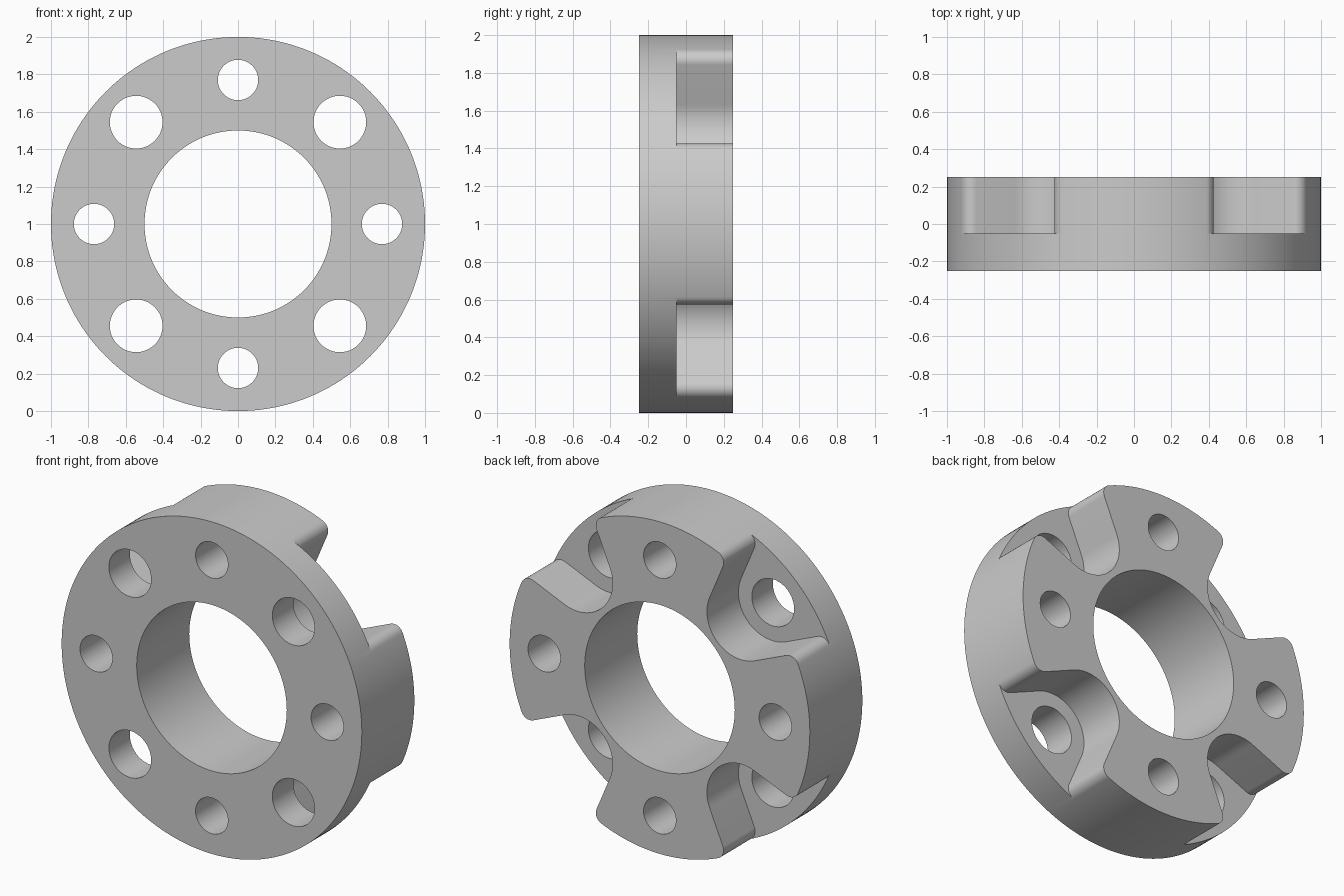
import bpy, bmesh
from math import sin, cos, pi, radians, sqrt, asin, atan2
from mathutils import Vector

cube = bpy.data.objects.get("Cube")
if cube:
    bpy.data.objects.remove(cube)

FRONT, FLOOR, BACK = -0.25, -0.05, 0.25
BOLT_RADIUS = 0.77      # circle on which all small holes sit

grey = bpy.data.materials.new("light_grey")
grey.use_nodes = True
colour = (0.6, 0.6, 0.6, 1)
grey.diffuse_color = colour
grey.node_tree.nodes["Principled BSDF"].inputs["Base Color"].default_value = colour


def arc(cx, cz, r, start, end, n):
    """Points along an arc, both ends included."""
    steps = [start + (end - start) * i / n for i in range(n + 1)]
    return [(cx + r * cos(a), cz + r * sin(a)) for a in steps]


def circle(r, n, cx=0, cz=0):
    return arc(cx, cz, r, 0, 2 * pi, n)[:-1]


def turned(points, angle):
    c, s = cos(angle), sin(angle)
    return [(x * c - z * s, x * s + z * c) for x, z in points]


def prism(name, points, y0, y1):
    """Extrude an outline in the xz plane from y0 to y1."""
    bm = bmesh.new()
    face = bm.faces.new([bm.verts.new((x, y0, z + 1)) for x, z in points])
    ext = bmesh.ops.extrude_face_region(bm, geom=[face])
    moved = [v for v in ext["geom"] if isinstance(v, bmesh.types.BMVert)]
    bmesh.ops.translate(bm, vec=Vector((0, y1 - y0, 0)), verts=moved)
    bmesh.ops.recalc_face_normals(bm, faces=bm.faces)
    mesh = bpy.data.meshes.new(name)
    bm.to_mesh(mesh)
    bm.free()
    mesh.materials.append(grey)
    obj = bpy.data.objects.new(name, mesh)
    bpy.context.collection.objects.link(obj)
    return obj


def pocket_outline():
    """Flared slot opening along +x, with rounded outer corners."""
    r, fillet, flare = 0.23, 0.06, radians(22)
    # fillet centre: inside the rim by its radius, and behind the slot wall by its radius
    offset = r + fillet
    along = BOLT_RADIUS * sin(flare) + offset
    tip = flare + asin(along / (1 - fillet)) - flare * 2
    # wall normal n = (-sin, cos); solve centre . n = offset + bolt . n on the fillet circle
    tip = flare + asin((offset - BOLT_RADIUS * sin(flare)) / (1 - fillet))
    fx, fz = (1 - fillet) * cos(tip), (1 - fillet) * sin(tip)
    wall = flare + pi / 2
    bottom = arc(BOLT_RADIUS, 0, r, wall, 2 * pi - wall, 40)
    corner = arc(fx, fz, fillet, wall - pi, tip, 10)
    outside = (1.25 * cos(tip), 1.25 * sin(tip))
    upper = [outside] + corner[::-1]
    lower = [(x, -z) for x, z in upper[::-1]]
    return upper + bottom + lower


# Main ring body
hub = prism("spacer_ring", circle(1, 160), FRONT, BACK)

# Bore, four small holes, four larger holes inside flared pockets
cutters = [prism("bore_cutter", circle(0.5, 128), -0.5, 0.5)]
for i in range(4):
    straight, diagonal = i * pi / 2, i * pi / 2 + pi / 4
    small = turned(circle(0.108, 48, BOLT_RADIUS), straight)
    large = turned(circle(0.141, 48, BOLT_RADIUS), diagonal)
    pocket = turned(pocket_outline(), diagonal)
    cutters.append(prism("small_hole_cutter", small, -0.5, 0.5))
    cutters.append(prism("pocket_cutter", pocket, FLOOR, 0.5))
    cutters.append(prism("large_hole_cutter", large, -0.5, 0.5))

bpy.context.view_layer.objects.active = hub
for cutter in cutters:
    cutter.hide_render = True
    mod = hub.modifiers.new("cut", "BOOLEAN")
    mod.operation = "DIFFERENCE"
    mod.solver = "EXACT"
    mod.object = cutter
    bpy.ops.object.modifier_apply(modifier=mod.name)
    bpy.data.objects.remove(cutter)

# Smooth curved walls, keep the rims sharp
bpy.ops.object.select_all(action="DESELECT")
hub.select_set(True)
bpy.ops.object.shade_smooth_by_angle(angle=radians(30))
